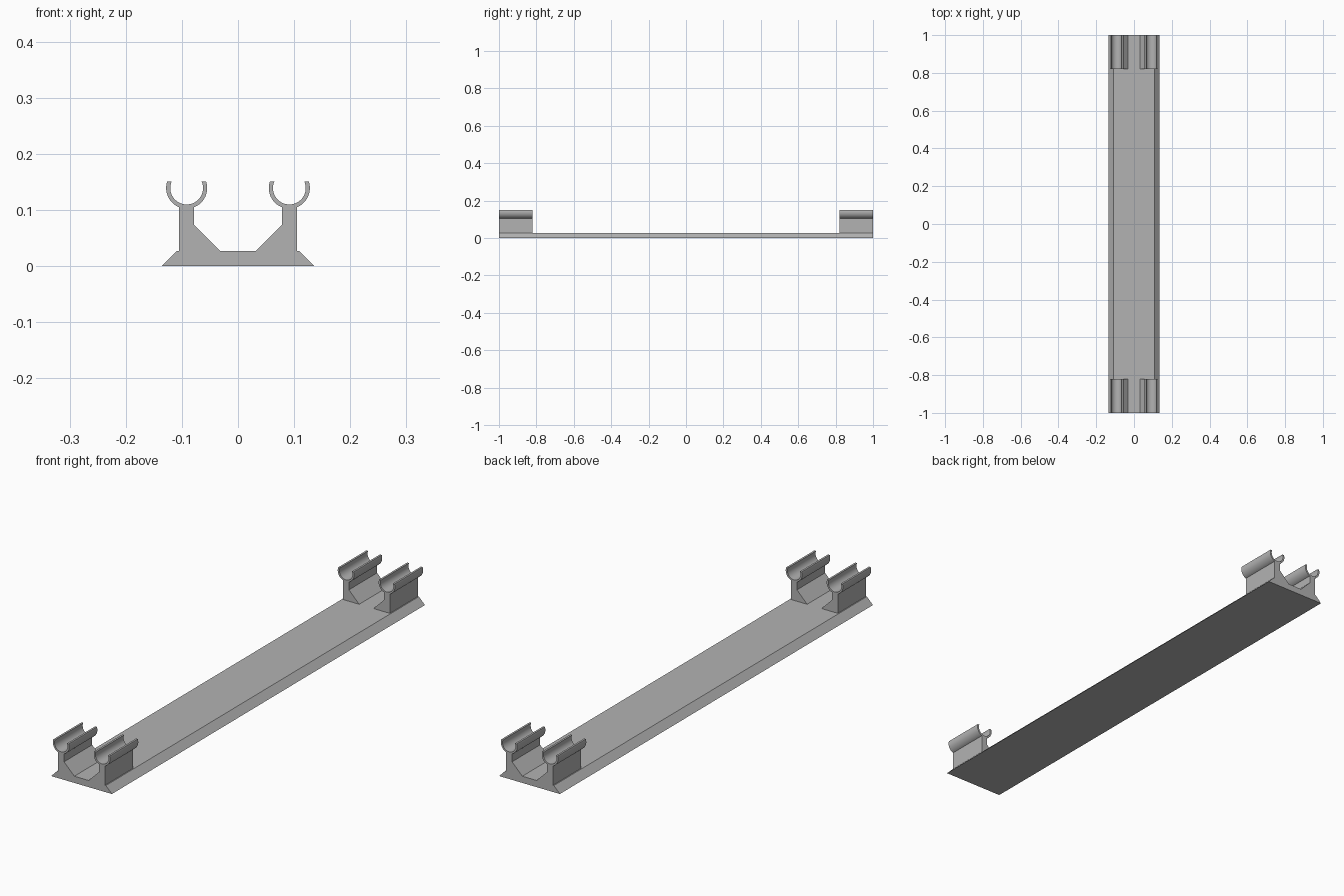
import bpy
import bmesh
from math import asin, acos, cos, sin, pi, radians

cube = bpy.data.objects.get("Cube")
if cube:
    bpy.data.objects.remove(cube, do_unlink=True)

# Main sizes
HALF_LENGTH = 1.0
CLIP_INNER_END = 0.82
BASE_TOP = 0.027
CLIP_X, CLIP_Z = 0.0915, 0.139
OUTER_R, INNER_R = 0.0366, 0.0292
CLIP_TOP = 0.151
POST_HALF = 0.0135

grey = bpy.data.materials.new("plain grey")
grey.use_nodes = True
colour = (0.45, 0.45, 0.45, 1)
grey.diffuse_color = colour
grey.node_tree.nodes["Principled BSDF"].inputs["Base Color"].default_value = colour


def extrude_profile(name, profile, y0, y1):
    """Extrude a closed x-z outline along y."""
    bm = bmesh.new()
    face = bm.faces.new([bm.verts.new((x, y0, z)) for x, z in profile])
    result = bmesh.ops.extrude_face_region(bm, geom=[face])
    moved = [v for v in result["geom"] if isinstance(v, bmesh.types.BMVert)]
    bmesh.ops.translate(bm, verts=moved, vec=(0, y1 - y0, 0))
    bmesh.ops.recalc_face_normals(bm, faces=bm.faces)
    mesh = bpy.data.meshes.new(name)
    bm.to_mesh(mesh)
    bm.free()
    mesh.materials.append(grey)
    obj = bpy.data.objects.new(name, mesh)
    bpy.context.collection.objects.link(obj)
    bpy.ops.object.select_all(action="DESELECT")
    obj.select_set(True)
    bpy.context.view_layer.objects.active = obj
    bpy.ops.object.shade_smooth_by_angle(angle=radians(30))
    return obj


def arc(radius, start, end, steps):
    angles = [start + (end - start) * i / steps for i in range(steps + 1)]
    return [(CLIP_X + radius * cos(a), CLIP_Z + radius * sin(a)) for a in angles]


# Base plate with bevelled long edges
extrude_profile("base_plate",
                [(-0.136, 0), (0.136, 0), (0.109, BASE_TOP), (-0.109, BASE_TOP)],
                -HALF_LENGTH, HALF_LENGTH)

# Post with an inner gusset, topped by an open ring that is cut level
tip_out = asin((CLIP_TOP - CLIP_Z) / OUTER_R)
tip_in = asin((CLIP_TOP - CLIP_Z) / INNER_R)
join = acos(POST_HALF / OUTER_R)
clip = [(CLIP_X - POST_HALF, 0.073), (0.032, BASE_TOP), (CLIP_X + POST_HALF, BASE_TOP)]
clip += arc(OUTER_R, -join, tip_out, 12)
clip += arc(INNER_R, tip_in, -pi - tip_in, 32)
clip += arc(OUTER_R, -pi - tip_out, -pi + join, 12)

for side, sx in (("left", 1), ("right", -1)):
    outline = [(sx * x, z) for x, z in clip]
    extrude_profile(f"front_{side}_clip", outline, -HALF_LENGTH, -CLIP_INNER_END)
    extrude_profile(f"back_{side}_clip", outline, CLIP_INNER_END, HALF_LENGTH)
